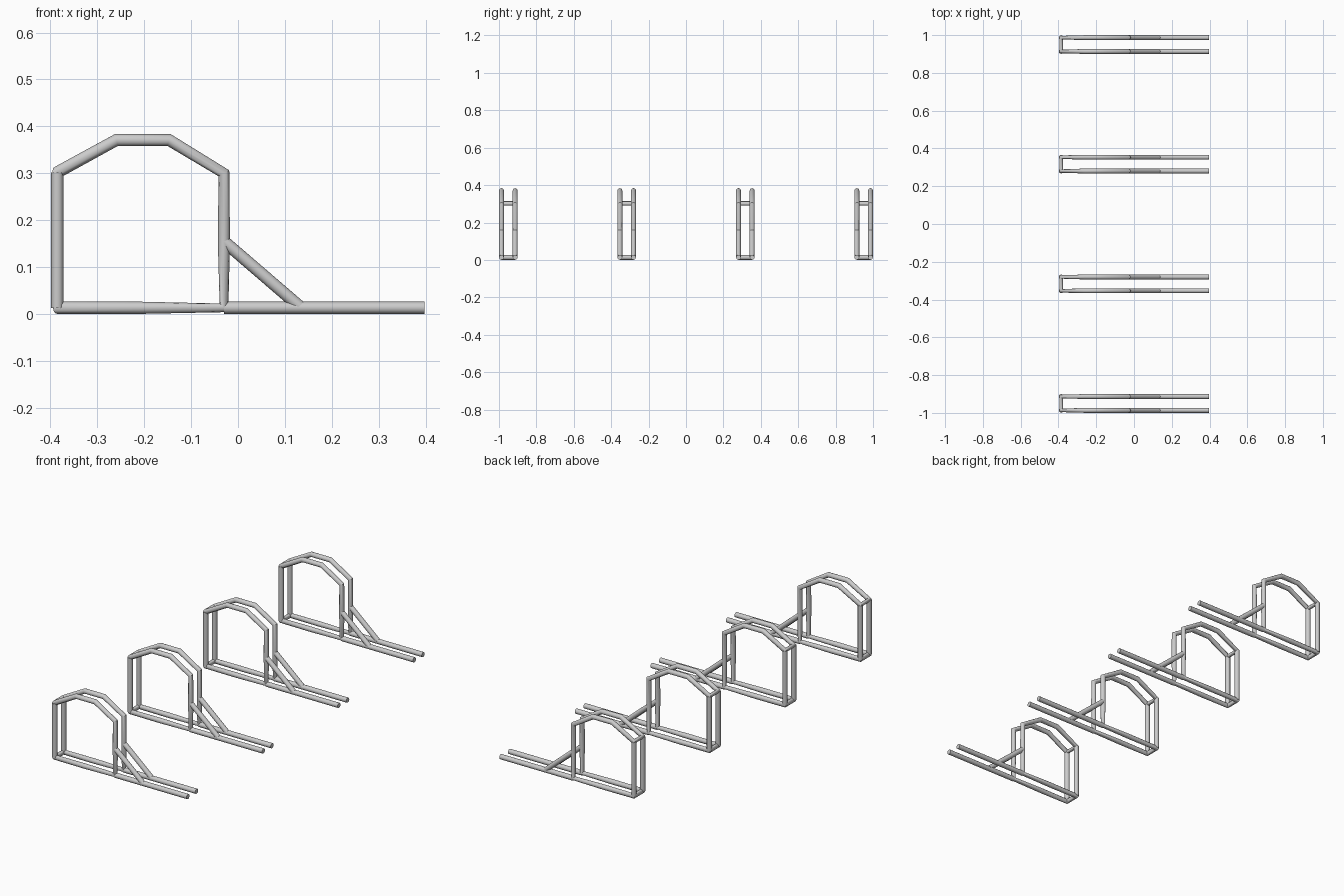
import bpy
import math

if "Cube" in bpy.data.objects:
    bpy.data.objects.remove(bpy.data.objects["Cube"])

R = 0.013                      # tube radius
D = 0.0365                     # half distance between the two side frames
LOW, REAR, FOOT = 0.0135, -0.385, -0.03
RACK_Y = (-0.95, -0.317, 0.317, 0.95)


def tubes(name, paths, closed=False):
    """One mesh object made of round tubes along the given point paths."""
    cu = bpy.data.curves.new(name, 'CURVE')
    cu.dimensions = '3D'
    cu.bevel_depth = R
    cu.bevel_resolution = 4    # 12-sided tube
    cu.use_fill_caps = True
    for pts in paths:
        sp = cu.splines.new('POLY')
        sp.points.add(len(pts) - 1)
        for p, co in zip(sp.points, pts):
            p.co = (*co, 1)
        sp.use_cyclic_u = closed
    ob = bpy.data.objects.new(name, cu)
    bpy.context.collection.objects.link(ob)
    bpy.ops.object.select_all(action='DESELECT')
    ob.select_set(True)
    bpy.context.view_layer.objects.active = ob
    bpy.ops.object.convert(target='MESH')
    ob = bpy.context.object
    bpy.ops.object.shade_smooth_by_angle(angle=math.radians(40))
    return ob


def both_sides(profile):
    return [[(x, s * D, z) for x, z in profile] for s in (-1, 1)]


# Wheel hoop: rear half of the base, front posts and arch in one closed tube
side = [(REAR, LOW), (-0.21, LOW), (FOOT, LOW), (FOOT, 0.155), (FOOT, 0.30),
        (-0.147, 0.371), (-0.259, 0.371), (REAR, 0.302)]
near, far = both_sides(side)
parts = [tubes("wheel_hoop", [near + far[::-1]], closed=True)]

# Rear uprights, front base rails and diagonal braces
parts.append(tubes("rear_posts", both_sides([(REAR, LOW), (REAR, 0.302)])))
parts.append(tubes("base_rails", both_sides([(FOOT, LOW), (0.397, LOW)])))
parts.append(tubes("braces", both_sides([(FOOT, 0.155), (0.131, LOW + 0.003)])))

# Repeat the rack four times along y
for i, y in enumerate(RACK_Y):
    for part in parts:
        ob = part
        if i:
            ob = part.copy()
            ob.name = f"{part.name.split('.')[0]}_{i + 1}"
            bpy.context.collection.objects.link(ob)
        ob.location.y = y
